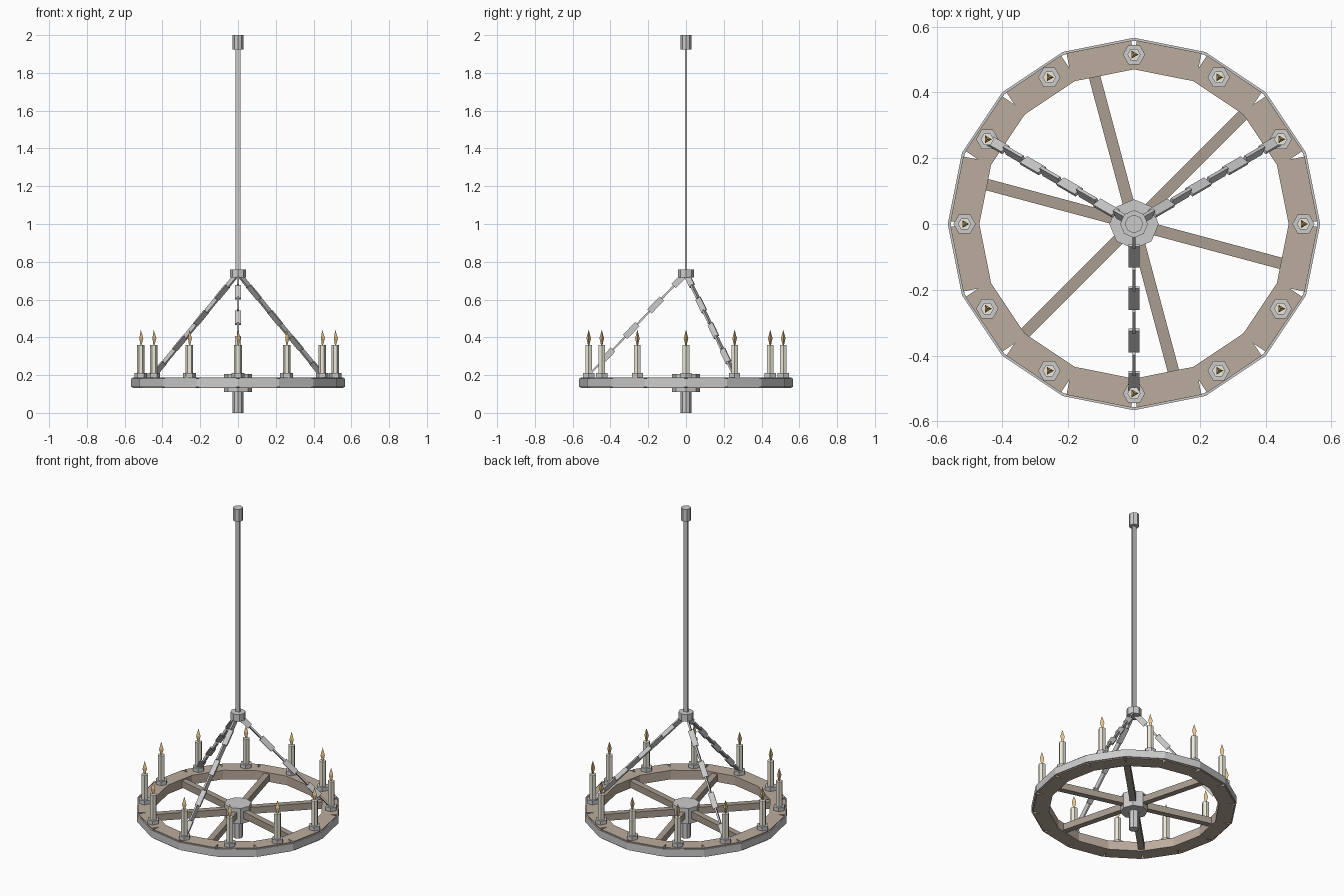
import bpy, bmesh
from math import sin, cos, pi, radians, tau
from mathutils import Vector, Matrix

if "Cube" in bpy.data.objects:
    bpy.data.objects.remove(bpy.data.objects["Cube"])


def material(name, rgb):
    m = bpy.data.materials.new(name)
    m.diffuse_color = (*rgb, 1)
    m.use_nodes = True
    m.node_tree.nodes["Principled BSDF"].inputs["Base Color"].default_value = m.diffuse_color
    return m


WOOD = material("rim_wood", (0.50, 0.41, 0.34))
DARK_WOOD = material("spoke_wood", (0.40, 0.34, 0.28))
WAX = material("wax", (0.85, 0.82, 0.70))
FLAME = material("flame", (0.85, 0.60, 0.28))


def finish(bm, name, mat=None):
    bmesh.ops.recalc_face_normals(bm, faces=bm.faces)
    me = bpy.data.meshes.new(name)
    bm.to_mesh(me)
    bm.free()
    if mat:
        me.materials.append(mat)
    ob = bpy.data.objects.new(name, me)
    bpy.context.collection.objects.link(ob)
    return ob


def lathe(name, profile, sides, x=0, y=0, mat=None, closed=False):
    """Faceted turning of (radius, z) points, first corner on +x."""
    bm = bmesh.new()
    rings = []
    for r, z in profile:
        n = sides if r > 0 else 1
        rings.append([bm.verts.new((x + r * cos(tau * i / sides), y + r * sin(tau * i / sides), z))
                      for i in range(n)])
    pairs = list(zip(rings, rings[1:]))
    if closed:
        pairs.append((rings[-1], rings[0]))
    for a, b in pairs:
        for i in range(sides):
            j = (i + 1) % sides
            quad = [a[i % len(a)], a[j % len(a)], b[j % len(b)], b[i % len(b)]]
            bm.faces.new(list(dict.fromkeys(quad)))
    if not closed:
        for ring in (rings[0], rings[-1]):
            if len(ring) > 2:
                bm.faces.new(ring)
    return finish(bm, name, mat)


def prism(name, r, z0, z1, sides, **kw):
    return lathe(name, [(r, z0), (r, z1)], sides, **kw)


def box(name, size, matrix, mat=None):
    bm = bmesh.new()
    bmesh.ops.create_cube(bm, size=1, matrix=matrix @ Matrix.Diagonal((*size, 1)))
    return finish(bm, name, mat)


def around(angle, radius, z):
    return Matrix.Rotation(angle, 4, 'Z') @ Matrix.Translation((radius, 0, z))


# Wheel rim: sixteen straight wooden blocks inside an iron tyre
for i in range(16):
    box("rim_block", (0.088, 0.20, 0.055), around((i + 0.5) * tau / 16, 0.505, 0.16), WOOD)
lathe("iron_tyre", [(0.557, 0.138), (0.566, 0.138), (0.566, 0.182), (0.557, 0.182)], 16, closed=True)

# Spokes
for i in range(6):
    box("spoke", (0.44, 0.035, 0.04), around(radians(45 + 60 * i), 0.26, 0.16), DARK_WOOD)

# Hub, finial, hanging collar, flat rod, ceiling mount
prism("hub", 0.075, 0.11, 0.205, 8)
prism("finial", 0.028, 0.0, 0.11, 8)
prism("collar", 0.042, 0.717, 0.76, 8)
box("hanging_rod", (0.026, 0.009, 1.19), Matrix.Translation((0, 0, 1.34)))
prism("ceiling_mount", 0.028, 1.925, 2.0, 8)

# Candles on hexagonal cups
for i in range(12):
    a = tau * i / 12
    p = dict(x=0.515 * cos(a), y=0.515 * sin(a))
    prism("candle_cup", 0.034, 0.185, 0.21, 6, **p)
    prism("candle", 0.02, 0.21, 0.36, 6, mat=WAX, **p)
    lathe("candle_flame", [(0.004, 0.358), (0.014, 0.395), (0, 0.44)], 3, mat=FLAME, **p)

# Three chains of flat links, each link turned a quarter against the last
LINKS = 8
for azimuth, roll in ((30, -30), (150, 30), (270, 0)):
    a = radians(azimuth)
    top = Vector((0, 0, 0.74))
    end = Vector((0.515 * cos(a), 0.515 * sin(a), 0.20))
    d = (end - top).normalized()
    t = Vector((-sin(a), cos(a), 0))
    basis = Matrix((t, d.cross(t), d)).transposed().to_4x4()
    # local y points up and outward when d x t is flipped, so the roll keeps its sense
    if basis.col[1].z < 0:
        roll = -roll
    for k in range(LINKS):
        centre = top.lerp(end, (k + 0.5) / LINKS)
        turn = Matrix.Rotation(radians(roll) + (0 if k % 2 else pi / 2), 4, 'Z')
        box("chain_link", (0.032, 0.010, 0.094), Matrix.Translation(centre) @ basis @ turn)
